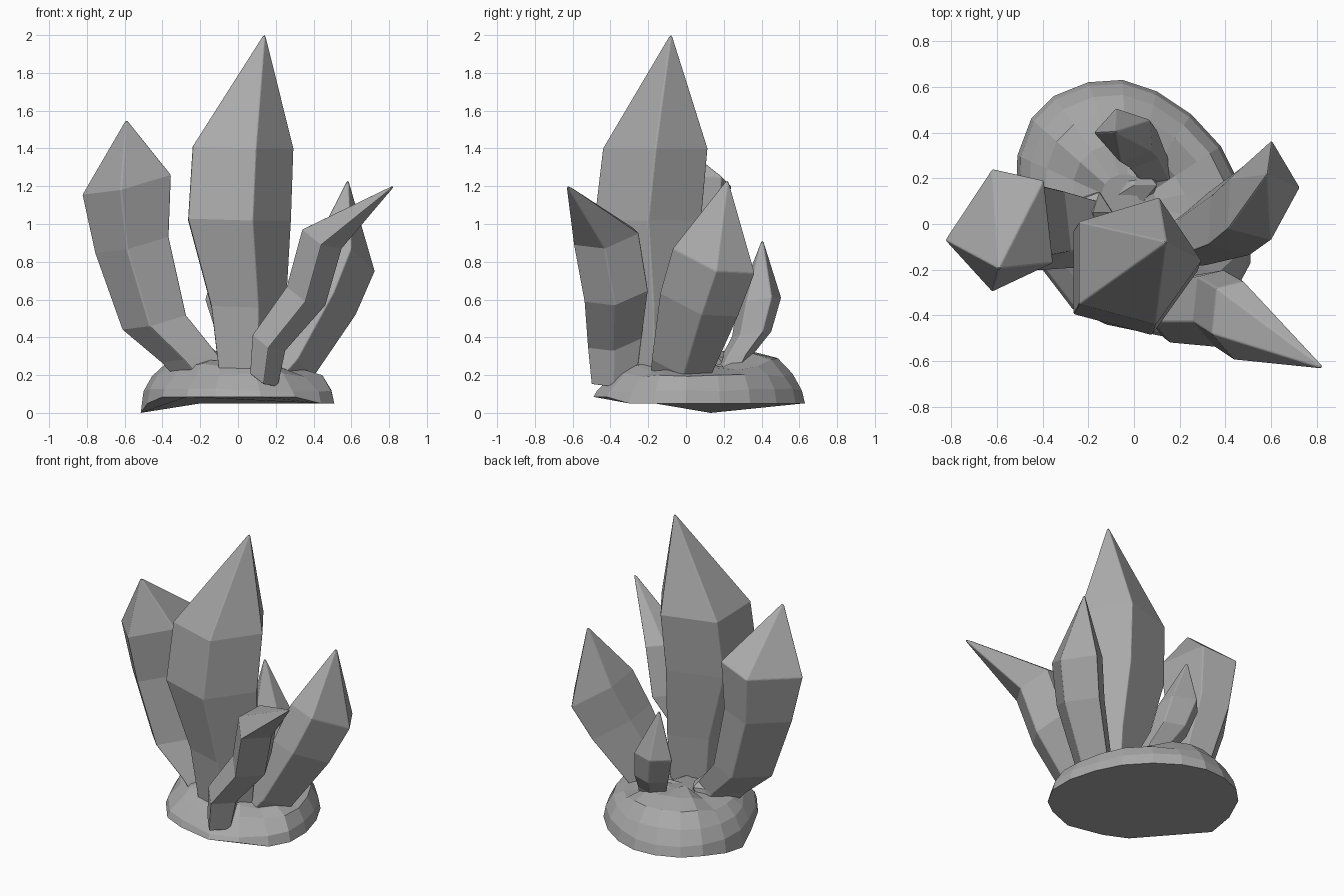
import bpy
import bmesh
import random
from mathutils import Vector

random.seed(4)

default_cube = bpy.data.objects.get("Cube")
if default_cube:
    bpy.data.objects.remove(default_cube, do_unlink=True)

# One stone colour for everything
stone = bpy.data.materials.new("stone_grey")
stone.use_nodes = True
grey = (0.4, 0.4, 0.4, 1.0)
stone.diffuse_color = grey
stone.node_tree.nodes["Principled BSDF"].inputs["Base Color"].default_value = grey


def loft(name, rings, tip=None, bevel=0.0):
    """Skin closed rings from bottom to top, ending in a point or a flat cap."""
    bm = bmesh.new()
    loops = [[bm.verts.new(point) for point in ring] for ring in rings]
    count = len(loops[0])
    for lower, upper in zip(loops, loops[1:]):
        for i in range(count):
            j = (i + 1) % count
            bm.faces.new((lower[i], lower[j], upper[j], upper[i]))
    bm.faces.new(list(reversed(loops[0])))
    if tip is None:
        bm.faces.new(loops[-1])
    else:
        apex = bm.verts.new(tip)
        for i in range(count):
            bm.faces.new((loops[-1][i], loops[-1][(i + 1) % count], apex))
    bmesh.ops.recalc_face_normals(bm, faces=bm.faces)
    mesh = bpy.data.meshes.new(name)
    bm.to_mesh(mesh)
    bm.free()
    mesh.materials.append(stone)
    obj = bpy.data.objects.new(name, mesh)
    bpy.context.collection.objects.link(obj)
    if bevel:
        modifier = obj.modifiers.new("soft_edges", "BEVEL")
        modifier.width = bevel
        modifier.segments = 2
        modifier.limit_method = "ANGLE"
    return obj


def crystal(name, tip, shoulder, sections):
    """Each section is the shoulder ring moved to a new centre and scaled."""
    shoulder = [Vector(point) for point in shoulder]
    middle = sum(shoulder, Vector()) / len(shoulder)
    rings = []
    for x, y, z, size in sections:
        centre = Vector((x, y, z))
        rings.append([centre + (point - middle) * size for point in shoulder])
    rings.append(shoulder)
    return loft(name, rings, tip, bevel=0.006)


# Crystals: tip, shoulder ring, then sections from the base upwards
crystal("main_crystal", (.143, -.078, 2.012),
        [(-.24, .01, 1.4), (-.24, -.35, 1.41), (.095, -.44, 1.4),
         (.295, -.16, 1.4), (.11, .115, 1.4)],
        [(.05, -.17, .1, .56), (.04, -.175, .56, .74), (-.015, -.205, 1.02, 1.02)])

crystal("left_crystal", (-.592, -.195, 1.555),
        [(-.825, -.07, 1.155), (-.62, -.295, 1.18), (-.355, -.17, 1.26),
         (-.395, .19, 1.25), (-.62, .24, 1.2)],
        [(-.1, -.04, .12, .55), (-.25, -.03, .3, .6),
         (-.425, -.01, .48, .72), (-.54, -.01, .89, .83)])

crystal("right_crystal", (.583, .222, 1.24),
        [(.725, .16, .75), (.603, .365, .74), (.42, .2, .86),
         (.41, -.02, .9), (.6, -.07, .87)],
        [(.2, -.06, .16, .65), (.28, -.04, .25, .72), (.46, .05, .59, .95)])

crystal("front_crystal", (.84, -.636, 1.212),
        [(.34, -.48, .97), (.44, -.595, .89), (.55, -.43, .87),
         (.48, -.25, .95), (.36, -.28, .98)],
        [(.13, -.37, .18, .7), (.155, -.365, .38, .83), (.35, -.355, .63, .98)])

crystal("back_crystal", (-.085, .405, .928),
        [(-.08, .505, .61), (-.175, .4, .6), (-.06, .27, .58),
         (.08, .32, .59), (.07, .455, .61)],
        [(.1, .2, .15, .7), (.06, .27, .3, .75), (.01, .35, .42, .9)])

# Rocky mound: flat underside, thin lip at the front, high broken back
outline = [(-.515, .13), (-.51, .3), (-.45, .46), (-.35, .56), (-.2, .62),
           (-.05, .63), (.1, .58), (.25, .48), (.38, .34), (.46, .18),
           (.51, 0), (.51, -.17), (.44, -.3), (.3, -.42), (.12, -.49),
           (-.12, -.44), (-.27, -.37), (-.4, -.2), (-.48, -.01)]
pivot_x, pivot_y = -.02, .08
profile = [(1, .05), (.97, .12), (.88, .2), (.74, .25), (.5, .28), (.25, .28)]
mound_rings = []
for level, (size, height) in enumerate(profile):
    ring = []
    for x, y in outline:
        front = y < -.18
        scale = size * (.92 if front and level in (2, 3) else 1)
        z = height
        if level == 0:
            if y < -.3 or x < 0 and front:
                z += .035
        else:
            z += random.uniform(-.01, .01)
        if level > 2:
            if y > .4 and x < .2:
                z += .04
            elif x > .35:
                z -= .03
        ring.append((pivot_x + (x - pivot_x) * scale,
                     pivot_y + (y - pivot_y) * scale, z))
    mound_rings.append(ring)

# One corner of the underside sags down to the ground
for index, height in ((0, 0), (1, .025)):
    x, y, z = mound_rings[0][index]
    mound_rings[0][index] = (x, y, height)
loft("rock_mound", mound_rings)


# Broken lumps around the crystal roots
def lump(name, location, size):
    bpy.ops.mesh.primitive_ico_sphere_add(subdivisions=1, radius=1, location=location)
    obj = bpy.context.object
    obj.name = name
    obj.scale = size
    for vertex in obj.data.vertices:
        vertex.co *= random.uniform(.85, 1.1)
    obj.data.materials.append(stone)


lump("inner_lump", (.0, .17, .26), (.13, .11, .09))
lump("left_lump", (-.18, .05, .26), (.1, .1, .11))
